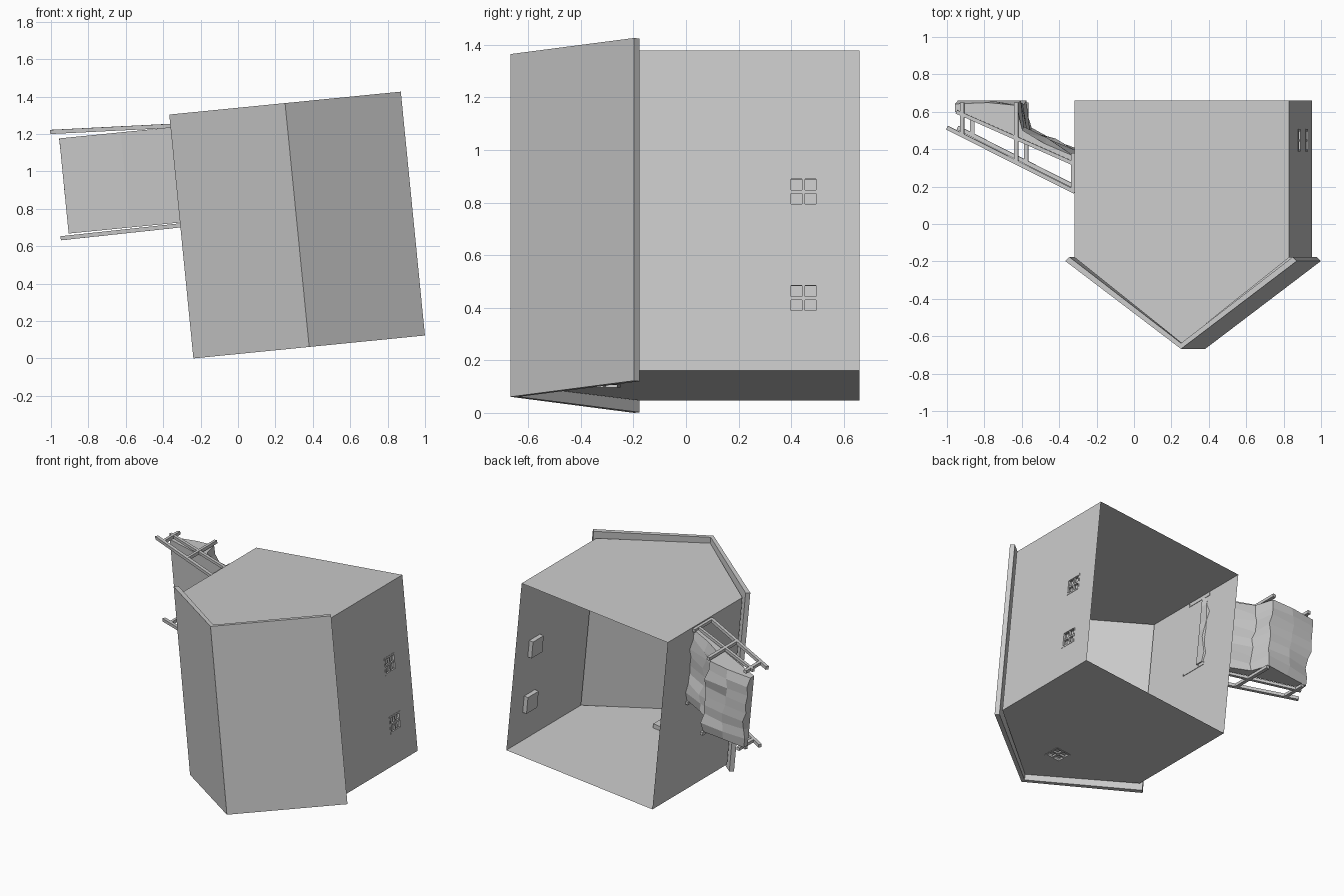
import bpy, bmesh, math, random
from mathutils import Matrix, Vector

if "Cube" in bpy.data.objects:
    bpy.data.objects.remove(bpy.data.objects["Cube"])

random.seed(4)
# House frame: x = width, -y = up the house, z = length; the whole house leans a little
FRAME = Matrix.Translation((0.316, 0, 0.713)) @ Matrix.Rotation(math.radians(-5.65), 4, 'Y')
W, L = 0.577, 0.612            # half width and half length of the walls
EAVE, BASE, PEAK = -0.178, 0.66, -0.637
WIN, DEPTH = 0.06, 0.03        # window half size and recess depth


def finish(name, bm, recalc=True):
    if recalc:
        bmesh.ops.recalc_face_normals(bm, faces=bm.faces)
    me = bpy.data.meshes.new(name)
    bm.to_mesh(me)
    bm.free()
    ob = bpy.data.objects.new(name, me)
    ob.matrix_world = FRAME
    bpy.context.collection.objects.link(ob)
    return ob


def square(cx, cy, r):
    return [(cx - r, cy - r), (cx + r, cy - r), (cx + r, cy + r), (cx - r, cy + r)]


def panel(name, outline, place, normal, holes=()):
    """Flat wall sheet with square window openings; place maps 2D to 3D."""
    bm = bmesh.new()
    edges = []
    for loop in [outline, *holes]:
        vs = [bm.verts.new(place(*p)) for p in loop]
        edges += [bm.edges.new((a, b)) for a, b in zip(vs, vs[1:] + vs[:1])]
    bmesh.ops.triangle_fill(bm, edges=edges, use_beauty=True, normal=normal)
    for f in bm.faces:
        f.normal_update()
        if f.normal.dot(Vector(normal)) < 0:
            f.normal_flip()
    return finish(name, bm, recalc=False)


def add_box(bm, lo, hi):
    lo, hi = Vector(lo), Vector(hi)
    m = Matrix.Translation((lo + hi) / 2) @ Matrix.Diagonal((*(hi - lo), 1))
    bmesh.ops.create_cube(bm, size=1, matrix=m)


def add_bar(bm, a, b, t):
    """Square bar between two points."""
    a, b = Vector(a), Vector(b)
    d = b - a
    m = (Matrix.Translation((a + b) / 2) @ d.to_track_quat('Z', 'Y').to_matrix().to_4x4()
         @ Matrix.Diagonal((t, t, d.length, 1)))
    bmesh.ops.create_cube(bm, size=1, matrix=m)


def window(name, origin, right, up, out):
    """Recessed box with a back pane, a slim frame and crossing glazing bars."""
    m = Matrix((right, up, out)).transposed().to_4x4()
    m.translation = origin
    bm = bmesh.new()
    add_box(bm, (-WIN, -WIN, -DEPTH), (WIN, WIN, 0))
    bm.faces.ensure_lookup_table()
    front = max(bm.faces, key=lambda f: f.calc_center_median().z)
    bmesh.ops.delete(bm, geom=[front], context='FACES_ONLY')
    bmesh.ops.reverse_faces(bm, faces=bm.faces)
    t = 0.006
    for s in (-1, 1):
        a, b = sorted((s * WIN, s * (WIN - 2 * t)))
        add_box(bm, (a, -WIN, -0.012), (b, WIN, 0.002))
        add_box(bm, (-WIN, a, -0.012), (WIN, b, 0.002))
    add_box(bm, (-t, -WIN, -0.016), (t, WIN, -0.002))
    add_box(bm, (-WIN, -t, -0.016), (WIN, t, -0.002))
    bmesh.ops.transform(bm, matrix=m, verts=bm.verts)
    return finish(name, bm, recalc=False)


def prism(name, profile, z0, z1):
    bm = bmesh.new()
    f = bm.faces.new([bm.verts.new((x, y, z0)) for x, y in profile])
    ext = bmesh.ops.extrude_face_region(bm, geom=[f])
    bmesh.ops.translate(bm, vec=(0, 0, z1 - z0),
                        verts=[v for v in ext['geom'] if isinstance(v, bmesh.types.BMVert)])
    return finish(name, bm)


# Walls: thin shell, open at the base
gable = [(-W, BASE), (W, BASE), (W, EAVE), (0, PEAK), (-W, EAVE)]
side = [(EAVE, -L), (BASE, -L), (BASE, L), (EAVE, L)]
side_windows = [(0.447, 0.072), (0.447, -0.335)]
gable_window = (0, -0.31)
panel("plain_gable_wall", gable, lambda x, y: (x, y, L), (0, 0, 1))
panel("window_gable_wall", gable, lambda x, y: (x, y, -L), (0, 0, -1),
      [square(*gable_window, WIN)])
panel("ramp_side_wall", side, lambda y, z: (-W, y, z), (-1, 0, 0))
panel("window_side_wall", side, lambda y, z: (W, y, z), (1, 0, 0),
      [square(y, z, WIN) for y, z in side_windows])

# Windows
for i, (y, z) in enumerate(side_windows):
    window(f"side_window_{i + 1}", (W, y, z), (0, 1, 0), (0, 0, 1), (1, 0, 0))
window("gable_window", (0, gable_window[1], -L), (0, 1, 0), (1, 0, 0), (0, 0, -1))

# Roof: folded slab overhanging the walls
prism("roof", [(-0.622, -0.198), (0, -0.668), (0.622, -0.198), (0.60, -0.176),
               (0, PEAK), (-0.60, -0.176)], -0.655, 0.655)

# Ramp: smooth deck, rough filled foot on the underside
top = [(-0.57, 0.31), (-0.89, 0.46), (-1.22, 0.60)]
under = [(-1.21, 0.66), (-1.05, 0.66), (-0.89, 0.655), (-0.87, 0.51), (-0.73, 0.45), (-0.57, 0.38)]
bm = bmesh.new()
rings, n = [], 9
for k in range(n):
    z = 0.075 + 0.511 * k / (n - 1)
    ring = [bm.verts.new((x, y, z)) for x, y in top]
    for x, y in under:
        j = 0.012
        ring.append(bm.verts.new((x + random.uniform(-j, j),
                                  min(0.66, y + random.uniform(-2 * j, j)), z)))
    rings.append(ring)
for r, s in zip(rings, rings[1:]):
    for i in range(len(r)):
        q = (i + 1) % len(r)
        bm.faces.new((r[i], r[q], s[q], s[i]))
bm.faces.new(rings[0])
bm.faces.new(rings[-1])
finish("ramp", bm)

# Handrails with posts and a lower rail on both sides of the ramp
for name, z0, z1 in (("lower_handrail", 0.060, 0.054), ("upper_handrail", 0.592, 0.625)):
    def at(x, y):
        return (x, y, z0 + (z1 - z0) * (x + W) / (-1.26 + W))
    bm = bmesh.new()
    add_bar(bm, at(-W, 0.172), at(-1.26, 0.515), 0.022)
    add_bar(bm, at(-W, 0.32), at(-1.21, 0.60), 0.02)
    for x, y0, y1 in ((-0.585, 0.18, 0.38), (-0.89, 0.33, 0.65), (-1.18, 0.475, 0.65)):
        add_bar(bm, at(x, y0), at(x, y1), 0.022)
    finish(name, bm)
